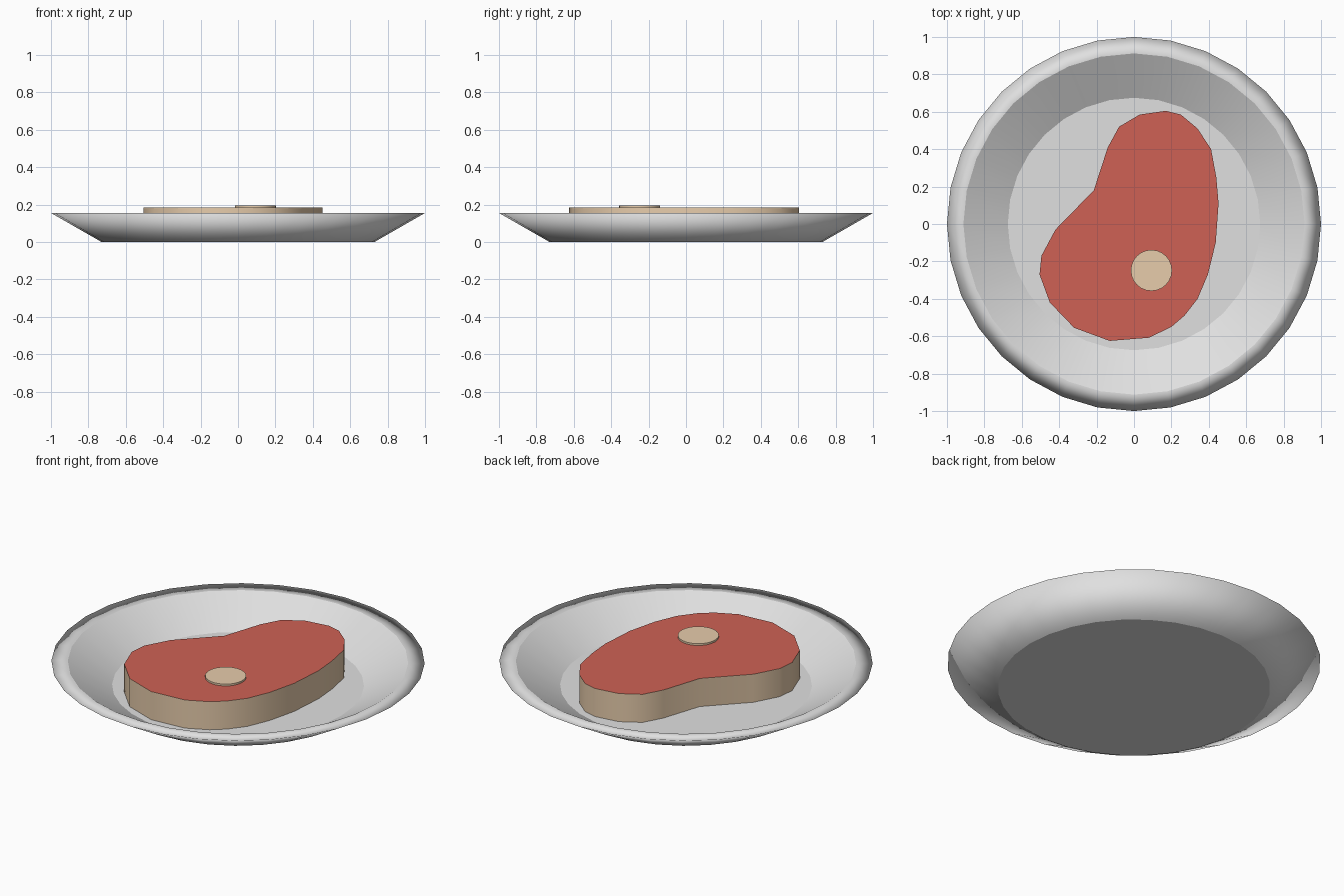
import bpy, bmesh, math

if "Cube" in bpy.data.objects:
    bpy.data.objects.remove(bpy.data.objects["Cube"])


def material(name, rgb):
    m = bpy.data.materials.new(name)
    m.diffuse_color = (*rgb, 1)
    m.use_nodes = True
    m.node_tree.nodes["Principled BSDF"].inputs["Base Color"].default_value = m.diffuse_color
    return m


china = material("white china", (0.745, 0.745, 0.745))
fat = material("cream fat", (0.82, 0.62, 0.42))
meat = material("red meat", (0.62, 0.12, 0.09))


def finish(bm, name, mats):
    bmesh.ops.recalc_face_normals(bm, faces=bm.faces)
    me = bpy.data.meshes.new(name)
    bm.to_mesh(me)
    bm.free()
    for m in mats:
        me.materials.append(m)
    ob = bpy.data.objects.new(name, me)
    bpy.context.collection.objects.link(ob)
    return ob


def prism(bm, outline, z0, z1):
    """Vertical prism with smooth sides and crisp caps; returns the top face."""
    low = [bm.verts.new((x, y, z0)) for x, y in outline]
    high = [bm.verts.new((x, y, z1)) for x, y in outline]
    n = len(outline)
    for i in range(n):
        j = (i + 1) % n
        f = bm.faces.new((low[i], low[j], high[j], high[i]))
        f.smooth = True
    caps = [bm.faces.new(low[::-1]), bm.faces.new(high)]
    for cap in caps:
        for e in cap.edges:
            e.smooth = False
    return caps[1]


# Plate: lathe profile (radius, height), soft outer rim, other creases sharp
profile = [(0.73, 0), (1.0, 0.155), (0.912, 0.155), (0.675, 0.018)]
crisp = {0, 2, 3}
SIDES = 32
bm = bmesh.new()
rings = []
for r, z in profile:
    rings.append([bm.verts.new((r * math.cos(math.tau * i / SIDES),
                                r * math.sin(math.tau * i / SIDES), z))
                  for i in range(SIDES)])
for a, b in zip(rings, rings[1:]):
    for i in range(SIDES):
        j = (i + 1) % SIDES
        bm.faces.new((a[i], a[j], b[j], b[i])).smooth = True
bm.faces.new(rings[0][::-1])
bm.faces.new(rings[-1])
for k in crisp:
    for i in range(SIDES):
        bm.edges.get((rings[k][i], rings[k][(i + 1) % SIDES])).smooth = False
finish(bm, "plate", [china])

# Steak: extruded outline, top inset to separate fat border and meat
outline = [(0.17, 0.605), (0.25, 0.585), (0.34, 0.51), (0.412, 0.40),
           (0.44, 0.25), (0.452, 0.11), (0.437, -0.10), (0.395, -0.27),
           (0.34, -0.40), (0.27, -0.49), (0.20, -0.55), (0.08, -0.608),
           (-0.13, -0.625), (-0.32, -0.555), (-0.45, -0.42), (-0.505, -0.27),
           (-0.495, -0.17), (-0.42, -0.03), (-0.215, 0.18), (-0.14, 0.41),
           (-0.08, 0.52), (0.03, 0.585)]
bm = bmesh.new()
top = prism(bm, outline[::-1], 0.01, 0.18)
bmesh.ops.inset_region(bm, faces=[top], thickness=0.063, use_even_offset=True)
top.material_index = 1
for v in top.verts:
    v.co.z = 0.184
finish(bm, "steak", [fat, meat])

# Bone: round disc on top of the meat
bm = bmesh.new()
prism(bm, [(0.093 + 0.11 * math.cos(math.tau * i / 24),
            -0.248 + 0.11 * math.sin(math.tau * i / 24)) for i in range(24)],
      0.17, 0.195)
finish(bm, "bone", [fat])
